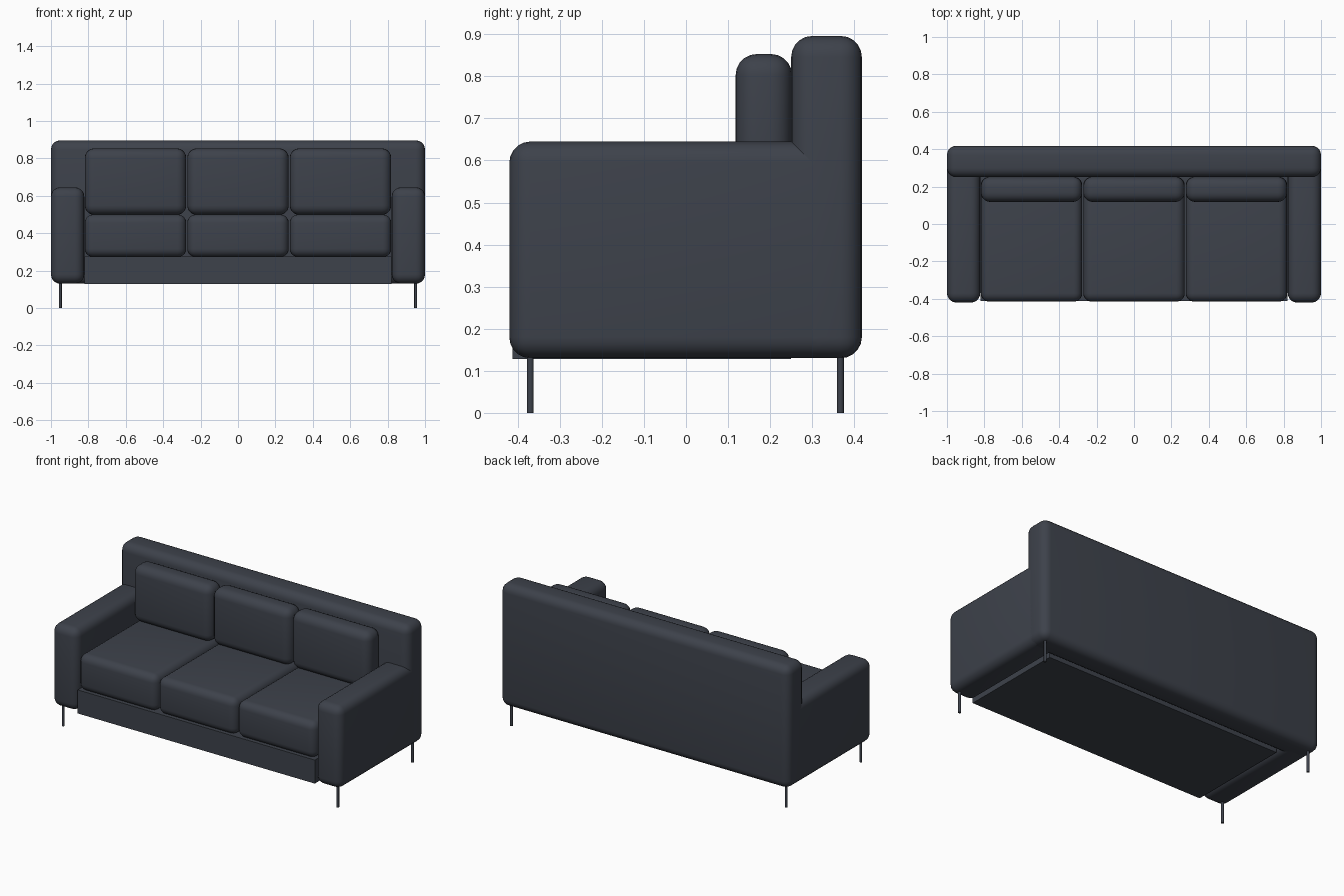
import bpy

cube = bpy.data.objects.get("Cube")
if cube:
    bpy.data.objects.remove(cube, do_unlink=True)


def make_material(name, colour):
    mat = bpy.data.materials.new(name)
    mat.use_nodes = True
    mat.diffuse_color = colour
    mat.node_tree.nodes["Principled BSDF"].inputs["Base Color"].default_value = colour
    return mat


fabric = make_material("slate fabric", (0.047, 0.054, 0.07, 1))


def finish(obj, name):
    obj.name = name
    obj.data.materials.append(fabric)
    bpy.ops.object.shade_smooth_by_angle()
    return obj


def box(name, x, y, z, radius=0.0):
    """Box from (min, max) ranges, with optional rounded edges."""
    bpy.ops.mesh.primitive_cube_add(
        size=1, location=[(a + b) / 2 for a, b in (x, y, z)])
    obj = bpy.context.object
    obj.scale = [b - a for a, b in (x, y, z)]
    bpy.ops.object.transform_apply(location=False, rotation=False, scale=True)
    if radius:
        bevel = obj.modifiers.new("rounded edges", "BEVEL")
        bevel.width = radius
        bevel.segments = 5
        bpy.ops.object.modifier_apply(modifier=bevel.name)
    return finish(obj, name)


# Frame: plinth under the seats and full-width back
box("base", (-0.82, 0.82), (-0.412, 0.25), (0.128, 0.275))
box("backrest", (-1, 1), (0.25, 0.418), (0.13, 0.896), 0.05)

# Arms and legs on both sides
for side, sign in (("left", 1), ("right", -1)):
    box(side + "_arm", sorted((sign * 0.822, sign)), (-0.42, 0.36), (0.13, 0.645), 0.05)
    for end, y in (("front", -0.37), ("back", 0.367)):
        bpy.ops.mesh.primitive_cylinder_add(
            vertices=16, radius=0.008, depth=0.16, location=(sign * 0.95, y, 0.08))
        finish(bpy.context.object, f"{end}_{side}_leg")

# Three seat cushions, each with a back cushion
for label, centre in (("right", -0.548), ("middle", 0), ("left", 0.548)):
    span = (centre - 0.271, centre + 0.271)
    box(label + "_seat_cushion", span, (-0.415, 0.252), (0.272, 0.5), 0.045)
    box(label + "_back_cushion", span, (0.118, 0.252), (0.498, 0.853), 0.05)
